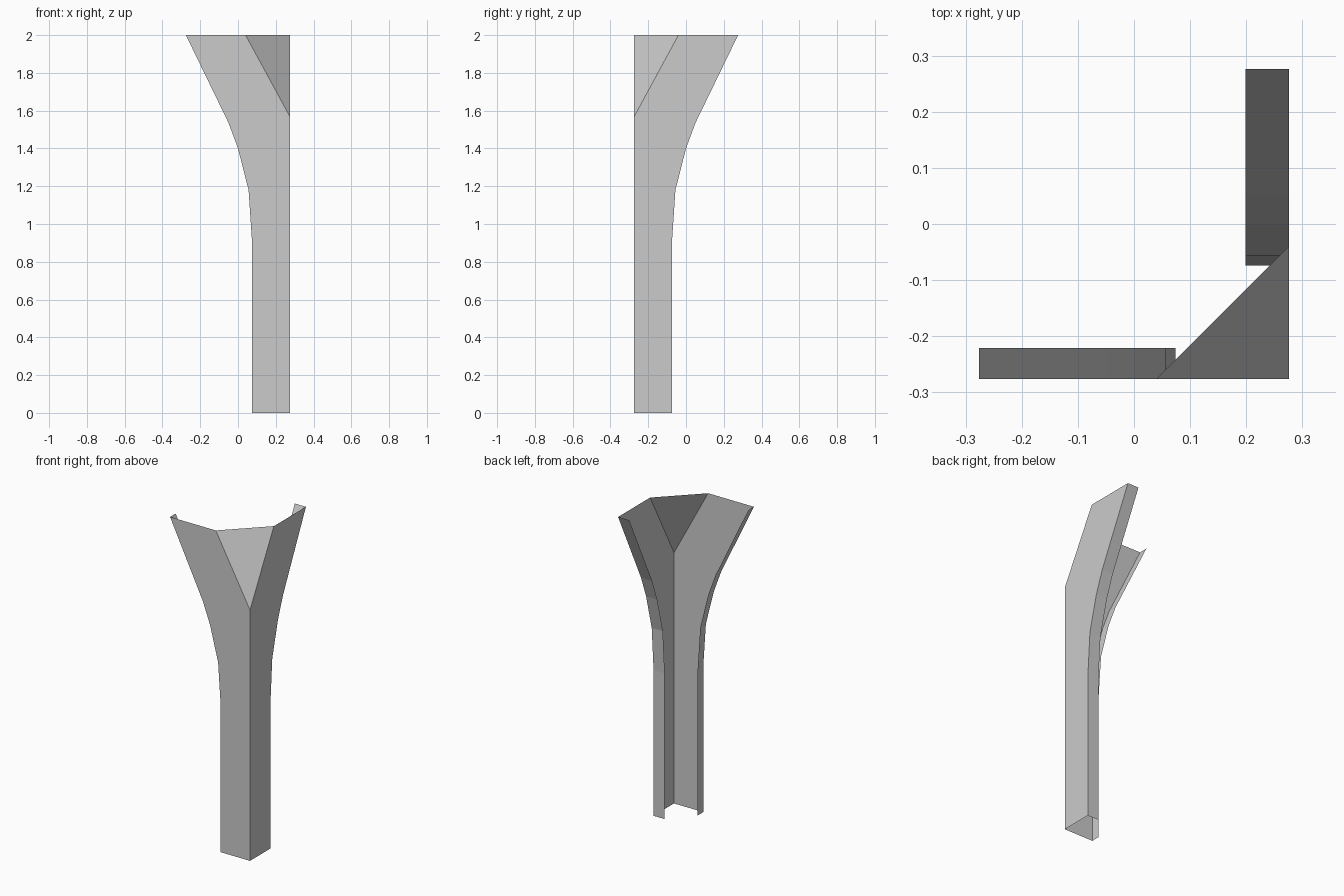
import bpy

if "Cube" in bpy.data.objects:
    bpy.data.objects.remove(bpy.data.objects["Cube"])

C = 0.276        # half width: the column corner sits at (C, -C)
TOP = 2.0
NOTCH_Z = 1.566  # lower tip of the corner facet
NOTCH_X = 0.04   # where the facet meets the top edge

# Flared free edge of a panel: (x, z) from bottom to top
EDGE = [(0.074, 0), (0.074, 0.91), (0.056, 1.18), (0.0, 1.40), (-0.05, 1.535), (-C, TOP)]


def swap(p):
    """Mirror across the diagonal plane through the corner."""
    return (-p[1], -p[0], p[2])


def make(name, verts, faces, mirrored=False):
    if mirrored:
        verts = [swap(v) for v in verts]
        faces = [f[::-1] for f in faces]
    mesh = bpy.data.meshes.new(name)
    mesh.from_pydata(verts, [], faces)
    mesh.update()
    obj = bpy.data.objects.new(name, mesh)
    bpy.context.collection.objects.link(obj)
    return obj


def panel(name, lip, mirrored):
    """Flat flared sheet with a folded lip following its free edge."""
    n = len(EDGE)
    verts = [(x, -C, z) for x, z in EDGE]
    verts += [(x, -C + lip, z) for x, z in EDGE]
    verts += [(C, -C, 0), (C, -C, NOTCH_Z), (NOTCH_X, -C, TOP)]
    faces = [[2 * n, 2 * n + 1, 2 * n + 2] + list(range(n - 1, -1, -1))]
    faces += [[i, i + 1, n + i + 1, n + i] for i in range(n - 1)]
    return make(name, verts, faces, mirrored)


# Two panels meeting at the corner, with different lip widths
panel("front_panel", 0.055, False)
panel("side_panel", 0.077, True)

# Sloping triangular facet that cuts the top of the corner
a = (NOTCH_X, -C, TOP)
make("corner_facet", [(C, -C, NOTCH_Z), swap(a), a], [[0, 1, 2]])
